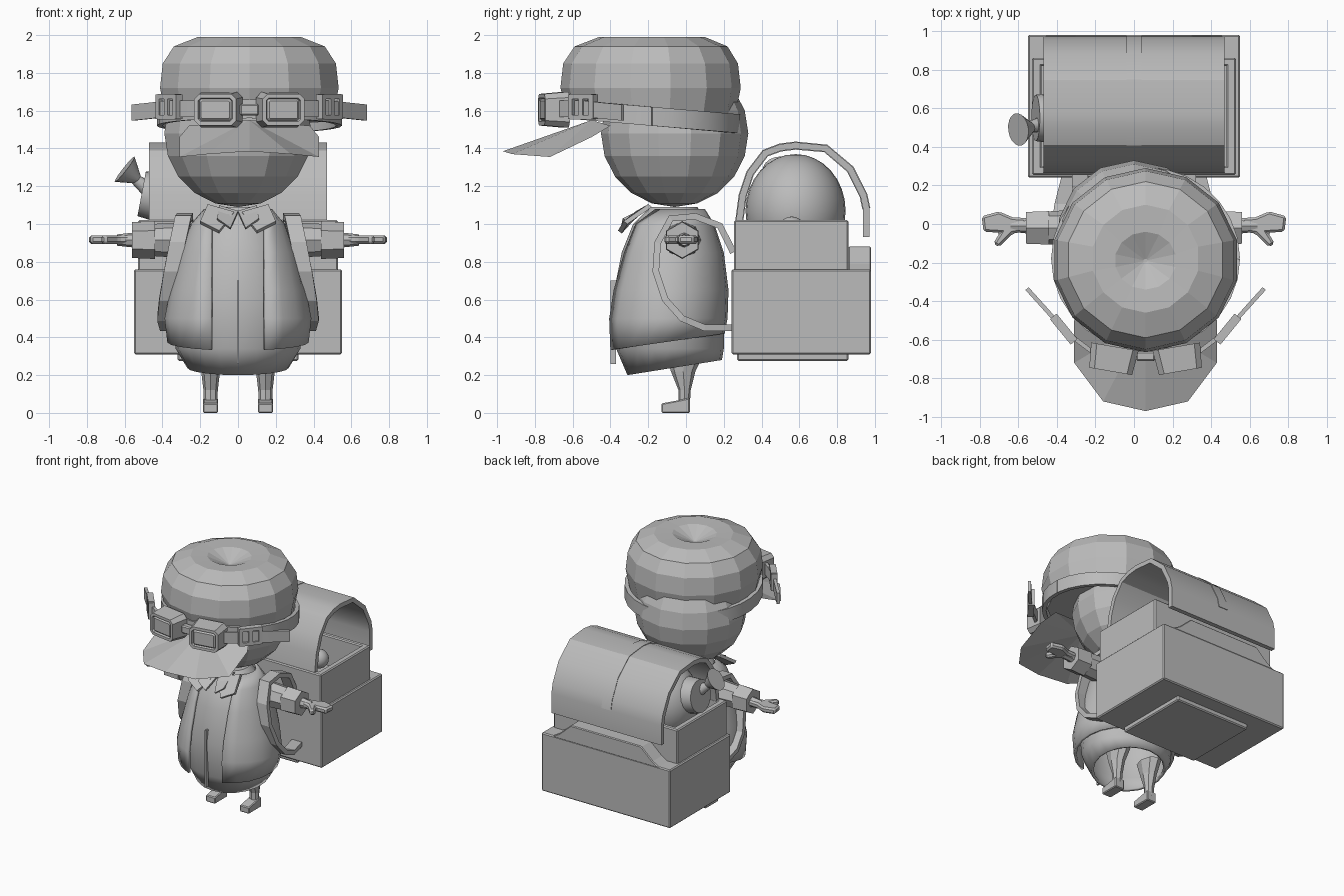
import bpy, bmesh, math
from mathutils import Vector, Matrix

cube = bpy.data.objects.get("Cube")
if cube:
    bpy.data.objects.remove(cube, do_unlink=True)

grey = bpy.data.materials.new("plain_grey")
grey.use_nodes = True
grey.diffuse_color = (0.5, 0.5, 0.5, 1)
grey.node_tree.nodes["Principled BSDF"].inputs["Base Color"].default_value = (0.5, 0.5, 0.5, 1)


def finish(name, bm, smooth=None, bevel=0, solid=0):
    bmesh.ops.recalc_face_normals(bm, faces=bm.faces[:])
    mesh = bpy.data.meshes.new(name)
    bm.to_mesh(mesh)
    bm.free()
    mesh.materials.append(grey)
    ob = bpy.data.objects.new(name, mesh)
    bpy.context.collection.objects.link(ob)
    if solid:
        m = ob.modifiers.new("Thickness", "SOLIDIFY")
        m.thickness, m.offset = solid, -1
    if bevel:
        m = ob.modifiers.new("Bevel", "BEVEL")
        m.width, m.segments = bevel, 1
    if smooth:
        bpy.ops.object.select_all(action="DESELECT")
        ob.select_set(True)
        bpy.context.view_layer.objects.active = ob
        bpy.ops.object.shade_smooth_by_angle(angle=math.radians(smooth))
    return ob


def box(name, lo, hi, bevel=0.008):
    bm = bmesh.new()
    lo, hi = Vector(lo), Vector(hi)
    bmesh.ops.create_cube(bm, size=1, matrix=Matrix.Translation((lo + hi) / 2) @ Matrix.Diagonal((*(hi - lo), 1)))
    return finish(name, bm, bevel=bevel)


def loft(name, rings, n, gap=0, tilt=0, caps=(), **kw):
    """Rings are (z, centre x, half width, front y, back y); gap opens the front, tilt slopes the first ring."""
    bm = bmesh.new()
    rows = []
    for i, (z, cx, rx, y0, y1) in enumerate(rings):
        d = math.asin(min(0.9, gap / rx)) if gap else 0
        steps = n + 1 if gap else n
        row = []
        for k in range(steps):
            a = -math.pi / 2 + d + (2 * math.pi - 2 * d) * k / n
            y = (y0 + y1) / 2 + math.sin(a) * (y1 - y0) / 2
            row.append(bm.verts.new((cx + rx * math.cos(a), y, z + (tilt * math.sin(a) if i == 0 else 0))))
        rows.append(row)
    for a, b in zip(rows, rows[1:]):
        for k in range(n):
            j = (k + 1) % len(a)
            bm.faces.new((a[k], a[j], b[j], b[k]))
    for c in caps:
        bm.faces.new(rows[c])
    return finish(name, bm, **kw)


def ribbon(name, pts, width, thick, across, **kw):
    """Sweep a flat strip along a path."""
    bm = bmesh.new()
    pts, w = [Vector(p) for p in pts], Vector(across).normalized()
    rows = []
    for i, p in enumerate(pts):
        t = pts[min(i + 1, len(pts) - 1)] - pts[max(i - 1, 0)]
        n = t.cross(w).normalized() * thick / 2
        h = w * width / 2
        rows.append([bm.verts.new(p + v) for v in (h + n, h - n, -h - n, -h + n)])
    for a, b in zip(rows, rows[1:]):
        for k in range(4):
            bm.faces.new((a[k], a[k - 1], b[k - 1], b[k]))
    bm.faces.new(rows[0])
    bm.faces.new(rows[-1])
    return finish(name, bm, **kw)


def prism(name, outline, vec, **kw):
    bm = bmesh.new()
    f = bm.faces.new([bm.verts.new(p) for p in outline])
    ext = bmesh.ops.extrude_face_region(bm, geom=[f], use_keep_orig=True)["geom"]
    bmesh.ops.translate(bm, verts=[v for v in ext if isinstance(v, bmesh.types.BMVert)], vec=vec)
    return finish(name, bm, **kw)


def cone(name, start, end, r1, r2, n, **kw):
    bm = bmesh.new()
    a, b = Vector(start), Vector(end)
    rot = (b - a).to_track_quat("Z", "Y").to_matrix().to_4x4()
    bmesh.ops.create_cone(bm, cap_ends=True, segments=n, radius1=r1, radius2=r2, depth=(b - a).length,
                          matrix=Matrix.Translation((a + b) / 2) @ rot)
    return finish(name, bm, **kw)


def ball(name, loc, size, u, v, smooth=None):
    bm = bmesh.new()
    bmesh.ops.create_uvsphere(bm, u_segments=u, v_segments=v, radius=1,
                              matrix=Matrix.Translation(loc) @ Matrix.Diagonal((*size, 1)))
    return finish(name, bm, smooth=smooth)


# Head and cap
CX = 0.06
ball("head", (0, -0.06, 1.48), (0.4, 0.39, 0.39), 14, 10)
loft("cap", [(1.55, CX, .45, -.62, .25), (1.72, CX, .485, -.665, .29), (1.85, CX, .47, -.65, .275),
             (1.94, CX, .41, -.59, .22), (1.99, CX, .28, -.46, .1), (1.985, CX, .16, -.34, -.04),
             (1.92, CX, .01, -.2, -.18)], 14, tilt=-0.02, caps=(0, -1))
band = [(CX + .475 * math.cos(a), -.18 + .46 * math.sin(a), 1.57 - .04 * math.sin(a))
        for a in [2 * math.pi * k / 28 for k in range(29)]]
ribbon("cap_band", band, 0.1, 0.03, (0, 0, 1), smooth=30)

# Brim, a wedge that droops forward and at its corners
half = [(0, -.97, 1.385), (.22, -.92, 1.37), (.37, -.72, 1.355), (.37, -.5, 1.46), (.32, -.4, 1.52)]
brim_pts = half + [(-x, y, z) for x, y, z in reversed(half[1:])]
bm = bmesh.new()
edge = [bm.verts.new((CX + x, y, z)) for x, y, z in brim_pts]
crown, under = (bm.verts.new((CX, -.5, z)) for z in (1.55, 1.5))
for k in range(len(edge)):
    bm.faces.new((edge[k - 1], edge[k], crown))
    bm.faces.new((edge[k], edge[k - 1], under))
finish("cap_brim", bm)

# Goggles with flared side straps and buckles
for s, side in ((-1, "right"), (1, "left")):
    bm = bmesh.new()
    bmesh.ops.create_cube(bm, size=1, matrix=Matrix.Diagonal((.25, .13, .19, 1)))
    bmesh.ops.bevel(bm, geom=[e for e in bm.edges if abs(e.verts[0].co.y - e.verts[1].co.y) > .01],
                    offset=.03, segments=1, affect="EDGES")
    front = min(bm.faces, key=lambda f: f.calc_center_median().y)
    for v in front.verts:
        v.co.x *= .9
        v.co.z *= .88
    for thick, depth in ((.022, 0), (.006, -.015), (.012, .012)):
        bmesh.ops.inset_region(bm, faces=[front], thickness=thick, depth=depth)
    bmesh.ops.transform(bm, verts=bm.verts[:], matrix=Matrix.Translation((CX + s * .17, -.7, 1.605))
                        @ Matrix.Rotation(s * .17, 4, "Z"))
    finish(side + "_goggle", bm)
    path = [(.28, -.66, 1.61), (.36, -.6, 1.61), (.44, -.53, 1.61), (.52, -.44, 1.6), (.615, -.335, 1.59)]
    ribbon(side + "_goggle_strap", [(CX + s * x, y, z) for x, y, z in path], .085, .022, (0, 0, 1), smooth=30)
    a, b = Vector((CX + s * .38, -.6, 1.62)), Vector((CX + s * .47, -.49, 1.62))
    for z in (.055, -.055):
        up = Vector((0, 0, z))
        ribbon(side + "_buckle_bar", [a + up, b + up], .025, .045, (0, 0, 1))
    for t in (0, .5, 1):
        p = a.lerp(b, t)
        d = (b - a) * .1
        ribbon(side + "_buckle_post", [p - d, p + d], .13, .045, (0, 0, 1))
box("goggle_bridge", (.01, -.71, 1.575), (.11, -.66, 1.635))

# Shirt and open jacket
loft("shirt", [(.24, 0, .27, -.31, .19), (.34, 0, .33, -.37, .2), (.6, 0, .35, -.39, .2), (.85, 0, .28, -.34, .17),
               (1.0, 0, .22, -.28, .12), (1.09, 0, .12, -.19, .06)], 20, tilt=.04, caps=(-1,), solid=.02, smooth=40)
loft("jacket", [(.375, 0, .375, -.425, .205), (.5, 0, .39, -.43, .22), (.65, 0, .36, -.41, .225),
                (.85, 0, .31, -.36, .2), (1.0, 0, .25, -.31, .15), (1.08, 0, .18, -.23, .1)],
     20, gap=.145, tilt=.045, solid=.02, smooth=40)
box("shirt_placket", (-.006, -.4, .26), (.006, -.37, .7), 0)

# Paired collar, shoulder straps, arms and legs
for s, side in ((-1, "right"), (1, "left")):
    def m(pts):
        return [(s * x, y, z) for x, y, z in pts]
    prism(side + "_collar", m([(.02, -.25, 1.05), (.1, -.34, .95), (.2, -.31, 1.0), (.16, -.18, 1.09)]), (0, -.02, .015))
    prism(side + "_shirt_collar", m([(.0, -.23, 1.06), (.04, -.33, .97), (.11, -.32, 1.02), (.1, -.18, 1.09)]),
          (0, -.015, .01))
    ribbon(side + "_shoulder_strap", m([(.28, .25, .85), (.28, .18, .99), (.28, .05, 1.04), (.29, -.08, 1.03),
           (.32, -.15, .9), (.35, -.16, .75), (.375, -.11, .6), (.385, -.02, .5), (.37, .1, .45), (.33, .26, .45)]),
           .085, .035, (1, 0, 0))
    cone(side + "_sleeve", (s * .2, -.02, .915), (s * .45, -.02, .915), .1, .085, 8)
    cone(side + "_cuff", (s * .44, -.02, .915), (s * .56, -.02, .915), .1, .095, 6)
    cone(side + "_wrist", (s * .5, -.01, .915), (s * .64, -.01, .915), .045, .03, 8)
    hand = [(.55, -.035), (.63, -.05), (.7, -.12), (.73, -.1), (.695, -.045), (.78, -.04), (.79, .04),
            (.7, .065), (.63, .035), (.55, .03)]
    prism(side + "_hand", m([(x, y, .895) for x, y in hand]), (0, 0, .045), bevel=.012)
    loft(side + "_leg", [(.04, s * .145, .035, -.04, .02), (.12, s * .145, .038, -.04, .025),
         (.22, s * .145, .05, -.08, .05), (.32, s * .14, .07, -.11, .1)], 8, caps=(0, -1))
    prism(side + "_shoe", m([(.105, y, z) for y, z in ((.02, 0), (-.13, 0), (-.13, .05), (-.05, .065), (.02, .08))]),
          (s * .08, 0, 0), bevel=.006)

# Backpack case with an open upper tray
box("case_base", (-.55, .24, .31), (.55, .98, .76))
box("case_bottom_plate", (-.32, .27, .275), (.32, .86, .32))
box("tray_floor", (-.52, .27, .74), (.52, .85, .79))
for s, side in ((-1, "right"), (1, "left")):
    box(side + "_tray_wall", (s * .505 - .025, .255, .75), (s * .505 + .025, .86, 1.02))
box("tray_front_wall", (-.53, .255, .75), (.53, .3, 1.02))
box("tray_back_wall", (-.53, .82, .75), (.53, .86, 1.02))
prism("case_back_tab", [(x, .86, z) for x, z in ((-.47, .75), (-.4, .79), (-.3, .88), (.3, .88), (.4, .79), (.47, .75))],
      (0, .12, 0), bevel=.006)

# Arched cover
arch = [(.28, 1.0), (.3, 1.15), (.34, 1.27), (.42, 1.375), (.5, 1.405), (.58, 1.415), (.74, 1.4), (.87, 1.29),
        (.94, 1.15), (.955, 1.08), (.955, .93)]
ribbon("arched_cover", [(0, y, z) for y, z in arch], .94, .035, (1, 0, 0), smooth=30)
ribbon("cover_centre_strip", [(0, y, z) for y, z in arch[:-1]], .08, .043, (1, 0, 0), smooth=30)

# Round device with a horn inside the cover
ball("device_body", (-.17, .58, 1.07), (.3, .265, .3), 28, 16, smooth=40)
cone("device_hub", (-.35, .55, 1.13), (-.51, .55, 1.16), .14, .12, 20, smooth=40)
cone("horn_neck", (-.46, .52, 1.17), (-.56, .5, 1.25), .045, .025, 14, smooth=40)
cone("horn_bell", (-.53, .5, 1.235), (-.6, .49, 1.29), .025, .085, 18, smooth=40)
ball("small_knob", (.3, .56, .97), (.07, .07, .07), 16, 10, smooth=40)
